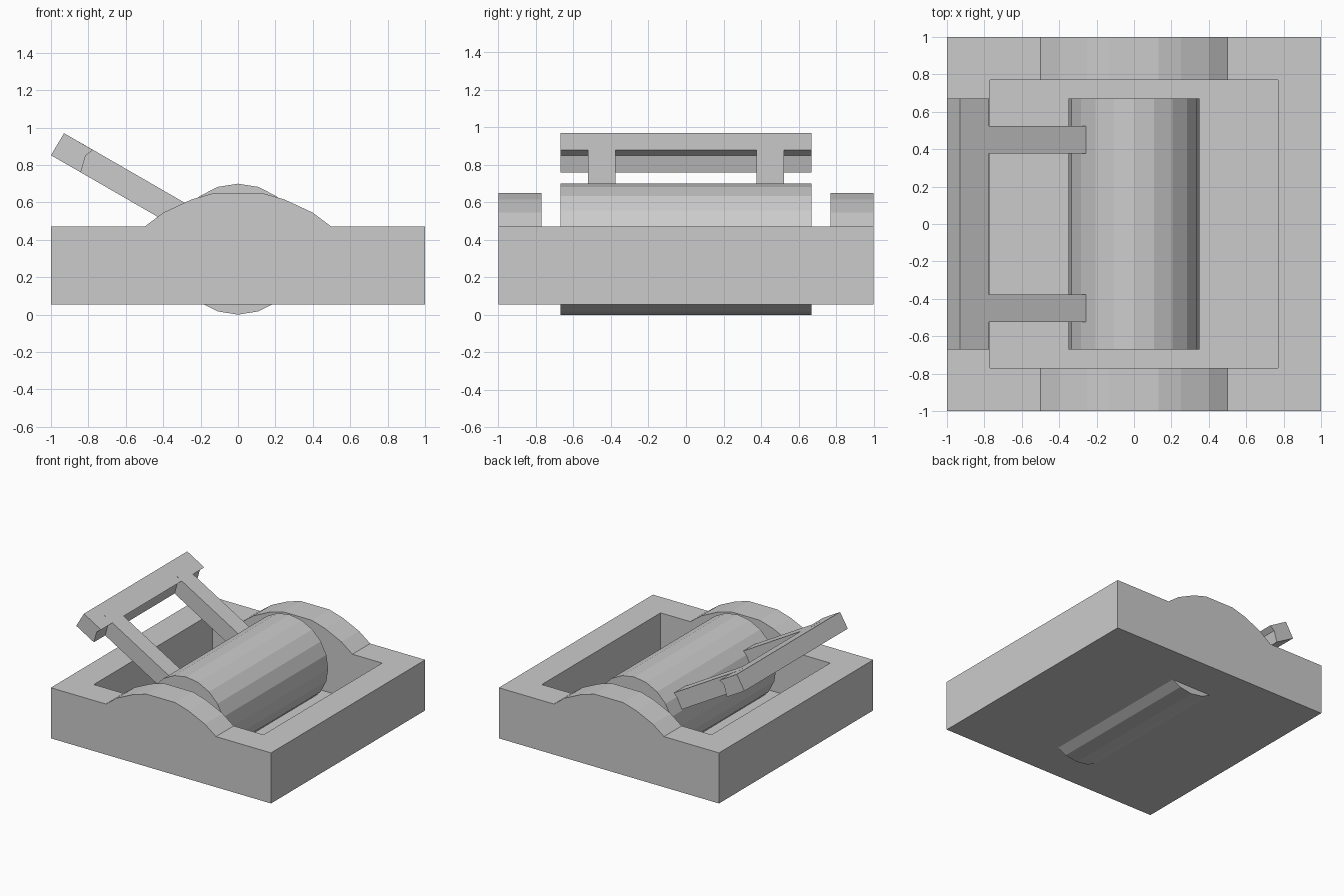
import bpy, bmesh, math

if "Cube" in bpy.data.objects:
    bpy.data.objects.remove(bpy.data.objects["Cube"])


def extrude_profile(name, profile, y0, y1):
    """Solid made by sweeping an (x, z) outline from y0 to y1."""
    bm = bmesh.new()
    face = bm.faces.new([bm.verts.new((x, y0, z)) for x, z in profile])
    swept = bmesh.ops.extrude_face_region(bm, geom=[face])["geom"]
    verts = [v for v in swept if isinstance(v, bmesh.types.BMVert)]
    bmesh.ops.translate(bm, verts=verts, vec=(0, y1 - y0, 0))
    bmesh.ops.recalc_face_normals(bm, faces=bm.faces)
    mesh = bpy.data.meshes.new(name)
    bm.to_mesh(mesh)
    bm.free()
    obj = bpy.data.objects.new(name, mesh)
    bpy.context.collection.objects.link(obj)
    return obj


# Base tray: block with an arched ridge, then an open pocket cut into it
arch = [(0.5, 0.47), (0.4, 0.545), (0.25, 0.615), (0.13, 0.65)]
outline = ([(-1, 0.055), (1, 0.055), (1, 0.47)] + arch
           + [(-x, z) for x, z in reversed(arch)] + [(-1, 0.47)])
base = extrude_profile("base_tray", outline, -1, 1)

P = 0.77
cutter = extrude_profile("pocket_cutter", [(-P, 0.1), (P, 0.1), (P, 1), (-P, 1)], -P, P)
cutter.hide_render = True
cut = base.modifiers.new("pocket", 'BOOLEAN')
cut.operation = 'DIFFERENCE'
cut.solver = 'EXACT'
cut.object = cutter
bpy.context.view_layer.objects.active = base
bpy.ops.object.modifier_apply(modifier=cut.name)
bpy.data.objects.remove(cutter)

# Faceted drum, its underside poking through the base
SIDES, R = 20, 0.35
circle = [(R * math.cos(2 * math.pi * i / SIDES), R + R * math.sin(2 * math.pi * i / SIDES))
          for i in range(SIDES)]
extrude_profile("drum", circle, -0.67, 0.67)

# Handle crossbar with a notched inner edge
bar = [(-0.93, 0.97), (-1.0, 0.852), (-0.84, 0.76), (-0.815, 0.85), (-0.775, 0.88)]
extrude_profile("handle_crossbar", bar, -0.67, 0.67)

# Two handle arms running from the crossbar into the drum
arm = [(-0.85, 0.924), (-0.918, 0.805), (-0.27, 0.431), (-0.2, 0.549)]
for side, y in (("front", -0.45), ("back", 0.45)):
    extrude_profile(f"handle_arm_{side}", arm, y - 0.073, y + 0.073)
